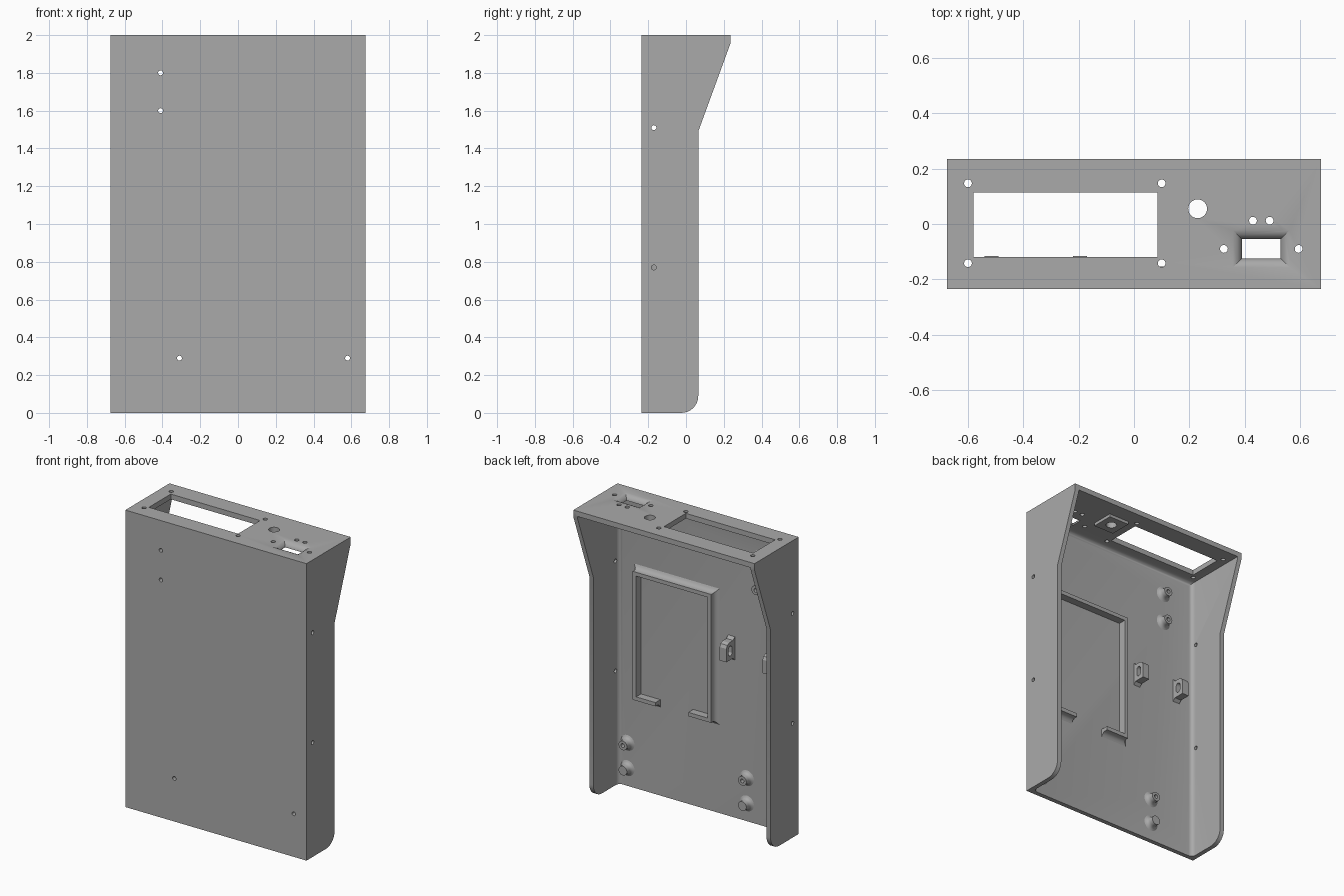
import bpy, bmesh, math
from mathutils import Vector, Matrix

if "Cube" in bpy.data.objects:
    bpy.data.objects.remove(bpy.data.objects["Cube"], do_unlink=True)

# One plain grey plastic for everything
grey = bpy.data.materials.new("grey_plastic")
grey.use_nodes = True
COLOUR = (0.4, 0.4, 0.4, 1)
grey.diffuse_color = COLOUR
grey.node_tree.nodes["Principled BSDF"].inputs["Base Color"].default_value = COLOUR

W, D, H = 0.675, 0.235, 2.0     # half width, half depth, height
WALL = 0.03
TOP_IN = 1.965                  # underside of the top plate
PANEL = -D + WALL               # inner face of the front panel


def finish(name, bm):
    bmesh.ops.recalc_face_normals(bm, faces=bm.faces)
    me = bpy.data.meshes.new(name)
    bm.to_mesh(me)
    bm.free()
    me.materials.append(grey)
    ob = bpy.data.objects.new(name, me)
    bpy.context.collection.objects.link(ob)
    return ob


def loft(name, rings):
    """Skin matching closed rings of 3D points and cap both ends."""
    bm = bmesh.new()
    loops = [[bm.verts.new(p) for p in ring] for ring in rings]
    n = len(loops[0])
    for a, b in zip(loops, loops[1:]):
        for i in range(n):
            j = (i + 1) % n
            bm.faces.new((a[i], a[j], b[j], b[i]))
    bm.faces.new(loops[0])
    bm.faces.new(loops[-1])
    return finish(name, bm)


def extrude_x(name, outline, x0, x1):
    return loft(name, [[(x, y, z) for y, z in outline] for x in (x0, x1)])


def box(name, lo, hi):
    return extrude_x(name, [(lo[1], lo[2]), (hi[1], lo[2]), (hi[1], hi[2]), (lo[1], hi[2])], lo[0], hi[0])


def rod(name, centre, axis, radius, length):
    bm = bmesh.new()
    turn = Vector((0, 0, 1)).rotation_difference(Vector(axis)).to_matrix().to_4x4()
    bmesh.ops.create_cone(bm, cap_ends=True, segments=24, radius1=radius, radius2=radius,
                          depth=length, matrix=Matrix.Translation(centre) @ turn)
    return finish(name, bm)


def cut(target, cutter):
    mod = target.modifiers.new("cut", 'BOOLEAN')
    mod.operation, mod.solver, mod.object = 'DIFFERENCE', 'EXACT', cutter
    bpy.context.view_layer.objects.active = target
    bpy.ops.object.modifier_apply(modifier=mod.name)
    bpy.data.objects.remove(cutter, do_unlink=True)


def smooth(ob, degrees=35):
    bpy.ops.object.select_all(action='DESELECT')
    ob.select_set(True)
    bpy.context.view_layer.objects.active = ob
    bpy.ops.object.shade_smooth_by_angle(angle=math.radians(degrees))


# Shell: side silhouette with a rounded lower back corner, extruded across
R = 0.09
BACK = 0.065
corner = [(BACK - R + R * math.cos(a), R + R * math.sin(a))
          for a in (-math.pi / 2 + math.pi / 16 * i for i in range(9))]
outline = [(-D, 0)] + corner + [(BACK, 1.49), (D, 1.955), (D, H), (-D, H)]
shell = extrude_x("shell", outline, -W, W)

# Hollow, open at the back and bottom, with rounded front corners
cavity = box("cavity", (-W + WALL, PANEL, -1), (W - WALL, 1, TOP_IN))
bm = bmesh.new()
bm.from_mesh(cavity.data)
front = [e for e in bm.edges
         if all(abs(v.co.y - PANEL) < 1e-4 for v in e.verts) and max(v.co.z for v in e.verts) > 0]
bmesh.ops.bevel(bm, geom=front, offset=0.03, segments=5, profile=0.5, affect='EDGES')
bm.to_mesh(cavity.data)
bm.free()
cut(shell, cavity)

# Pad under the round control hole
KNOB = (0.23, 0.055)
pad = box("control_pad", (KNOB[0] - 0.075, KNOB[1] - 0.075, TOP_IN - 0.02),
          (KNOB[0] + 0.075, KNOB[1] + 0.075, TOP_IN + 0.002))
cut(pad, rod("cutter", (*KNOB, TOP_IN), (0, 0, 1), 0.034, 0.2))

# Top plate openings
cut(shell, box("cutter", (-0.58, -0.12, 1.9), (0.085, 0.113, 2.1)))
cut(shell, rod("cutter", (*KNOB, H), (0, 0, 1), 0.034, 0.2))
small = [(x, y) for x in (-0.6, 0.1) for y in (-0.142, 0.147)]
small += [(0.43, 0.012), (0.49, 0.012), (0.325, -0.09), (0.595, -0.09)]
for x, y in small:
    cut(shell, rod("cutter", (x, y, H), (0, 0, 1), 0.014, 0.2))

# Funnel-shaped socket, flaring towards the top
def socket_ring(grow, z):
    a, b = 0.07 + grow, 0.035 + grow
    return [(0.46 + sx * a, -0.09 + sy * b, z) for sx, sy in ((-1, -1), (1, -1), (1, 1), (-1, 1))]


cut(shell, loft("cutter", [socket_ring(g, z) for g, z in
                           ((0, 1.9), (0, 1.968), (0.006, 1.98), (0.016, 1.992), (0.032, H), (0.032, 2.05))]))

# Screw holes through the side walls and the front panel
for z in (0.77, 1.51):
    cut(shell, rod("cutter", (0, -0.17, z), (1, 0, 0), 0.013, 2))
screws = [(-0.41, 1.8), (-0.41, 1.6), (-0.31, 0.29), (0.58, 0.29)]
for x, z in screws:
    cut(shell, rod("cutter", (x, -D, z), (0, 1, 0), 0.013, 0.2))
smooth(shell)

# Screw bosses and solid pegs, turned with a flared foot
def lathe(name, profile, x, z):
    bm = bmesh.new()
    verts = [bm.verts.new((r, h, 0)) for r, h in profile]
    edges = [bm.edges.new(p) for p in zip(verts, verts[1:])]
    bmesh.ops.spin(bm, geom=verts + edges, axis=(0, 1, 0), cent=(0, 0, 0),
                   angle=math.tau, steps=24, use_duplicate=False)
    bmesh.ops.remove_doubles(bm, verts=bm.verts, dist=1e-5)
    bmesh.ops.translate(bm, verts=bm.verts, vec=(x, PANEL, z))
    smooth(finish(name, bm))


foot = [(0.055, -0.001), (0.043, 0.004), (0.035, 0.012), (0.031, 0.024)]
for i, (x, z) in enumerate(screws):
    lathe(f"screw_boss_{i + 1}", foot + [(0.031, 0.05), (0.013, 0.05), (0.013, -0.001)], x, z)
for i, x in enumerate((-0.31, 0.58)):
    lathe(f"peg_{i + 1}", foot + [(0.031, 0.05), (0, 0.05)], x, 0.12)

# Holder frame: open at the bottom middle, with a flared outer foot
X0, X1, Z0, Z1, T = -0.08, 0.505, 0.62, 1.485, 0.026
LIP = 0.17


def frame_ring(h, g):
    pts = [(X0 + LIP, Z0 - g), (X0 - g, Z0 - g), (X0 - g, Z1 + g), (X1 + g, Z1 + g),
           (X1 + g, Z0 - g), (X1 - LIP, Z0 - g), (X1 - LIP, Z0 + T), (X1 - T, Z0 + T),
           (X1 - T, Z1 - T), (X0 + T, Z1 - T), (X0 + T, Z0 + T), (X0 + LIP, Z0 + T)]
    return [(x, PANEL + h, z) for x, z in pts]


frame = loft("holder_frame", [frame_ring(h, g) for h, g in
                              ((-0.002, 0.03), (0.004, 0.018), (0.012, 0.008), (0.026, 0), (0.052, 0))])
smooth(frame)

# Cable tabs with a slot through each
for i, x in enumerate((-0.515, -0.195)):
    y0, y1, z0, z1 = PANEL - 0.002, -0.115, 1.08, 1.2
    tab = extrude_x(f"cable_tab_{i + 1}",
                    [(y0, z0 - 0.02), (y0 + 0.02, z0), (y1, z0), (y1, z1 - 0.03),
                     (y1 - 0.01, z1 - 0.01), (y1 - 0.03, z1), (y0 + 0.02, z1), (y0, z1 + 0.02)],
                    x - 0.025, x + 0.025)
    slot = [(-0.158 + 0.018 * math.cos(a), 1.14 + math.copysign(0.015, math.sin(a)) + 0.018 * math.sin(a))
            for a in (math.tau * (k + 0.5) / 16 for k in range(16))]
    cut(tab, extrude_x("cutter", slot, x - 0.1, x + 0.1))
